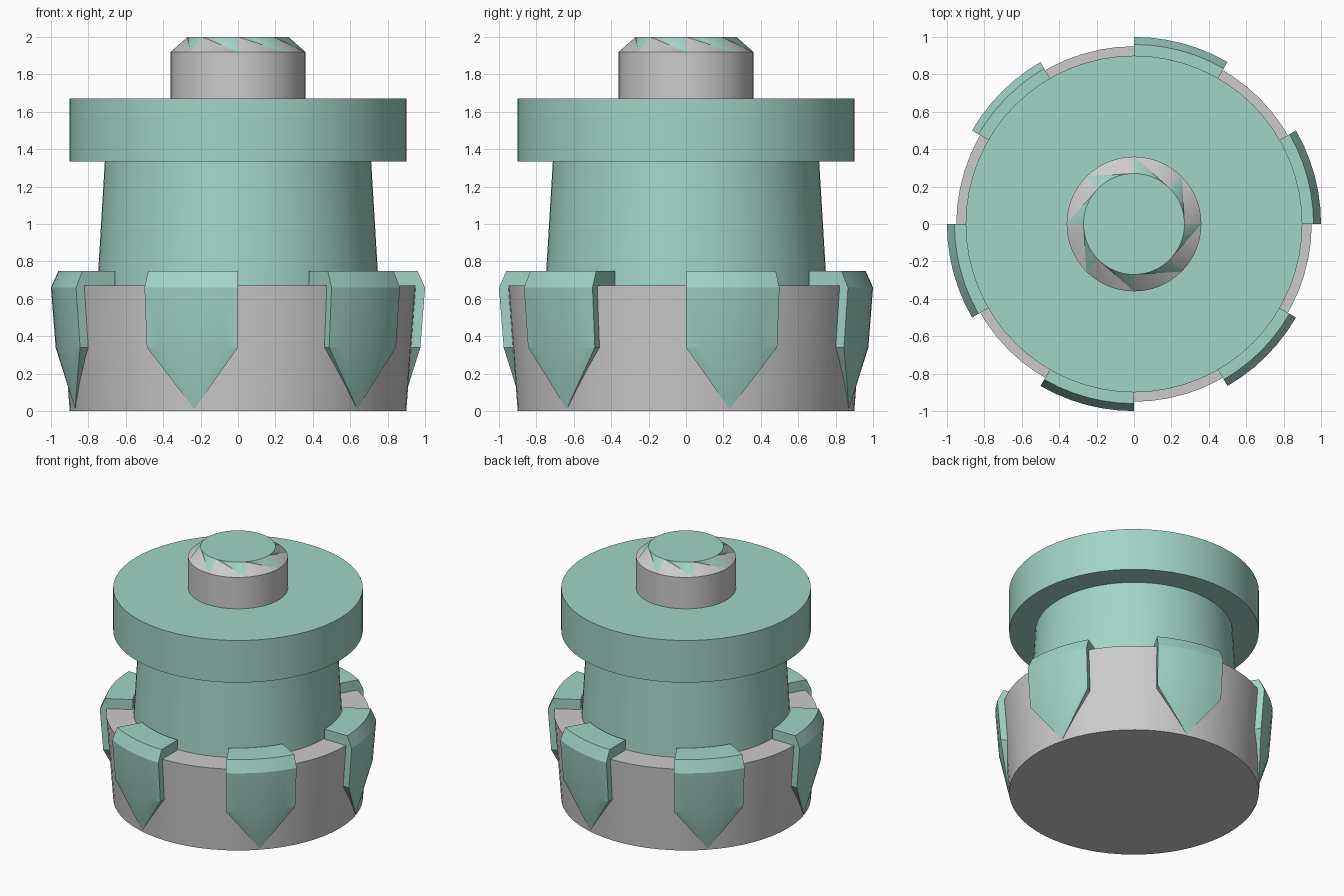
import bpy, bmesh
from math import sin, cos, pi, radians

if "Cube" in bpy.data.objects:
    bpy.data.objects.remove(bpy.data.objects["Cube"])

SEG = 64
teal = bpy.data.materials.new("teal")
teal.diffuse_color = (0.36, 0.66, 0.57, 1)
teal.use_nodes = True
teal.node_tree.nodes["Principled BSDF"].inputs["Base Color"].default_value = teal.diffuse_color
grey = bpy.data.materials.new("grey")
grey.diffuse_color = (0.6, 0.6, 0.58, 1)
grey.use_nodes = True
grey.node_tree.nodes["Principled BSDF"].inputs["Base Color"].default_value = grey.diffuse_color


def polar(r, a, z):
    return (r * cos(a), r * sin(a), z)


def finish(name, bm, mats=(), angle=25):
    bmesh.ops.remove_doubles(bm, verts=bm.verts, dist=1e-5)
    bmesh.ops.recalc_face_normals(bm, faces=bm.faces)
    me = bpy.data.meshes.new(name)
    bm.to_mesh(me)
    bm.free()
    for m in mats:
        me.materials.append(m)
    ob = bpy.data.objects.new(name, me)
    bpy.context.collection.objects.link(ob)
    bpy.ops.object.select_all(action='DESELECT')
    ob.select_set(True)
    bpy.context.view_layer.objects.active = ob
    bpy.ops.object.shade_smooth_by_angle(angle=radians(angle))
    return ob


def lathe(name, profile, mats=(), cap_bottom=True, cap_top=True):
    bm = bmesh.new()
    rings = [[bm.verts.new(polar(r, 2 * pi * i / SEG, z)) for i in range(SEG)]
             for r, z in profile]
    for a, b in zip(rings, rings[1:]):
        for i in range(SEG):
            j = (i + 1) % SEG
            bm.faces.new((a[i], a[j], b[j], b[i]))
    if cap_bottom:
        bm.faces.new(rings[0][::-1])
    if cap_top:
        bm.faces.new(rings[-1])
    return finish(name, bm, mats)


# Grey flared base, teal neck with collar, grey knob
lathe("base", [(0.90, 0), (0.95, 0.67)])
lathe("neck_and_collar", [(0.752, 0.67), (0.712, 1.335), (0.90, 1.335), (0.90, 1.67)],
      [teal], cap_bottom=False)
lathe("knob", [(0.36, 1.67), (0.36, 1.92)], cap_bottom=False, cap_top=False)

# Bevelled knob cap with alternating triangular facets of colour
bm = bmesh.new()
outer = [bm.verts.new(polar(0.36, 2 * pi * i / SEG, 1.92)) for i in range(SEG)]
inner = [bm.verts.new(polar(0.27, 2 * pi * i / SEG, 2.0)) for i in range(SEG)]
for i in range(SEG):
    s = i // 8 * 8
    j = (i + 1) % SEG
    bm.faces.new((outer[i], outer[j], inner[s])).material_index = 1
    bm.faces.new((outer[(s + 8) % SEG], inner[j], inner[i])).material_index = 0
bm.faces.new(inner).material_index = 0
finish("knob_cap", bm, [teal, grey])

# Pointed claws hooked over the base rim: (radius, height, half angle)
ROWS = [(0.76, 0.66, 15), (0.76, 0.75, 15), (0.96, 0.75, 15), (1.0, 0.66, 15),
        (0.975, 0.34, 15), (0.902, 0.01, 0), (0.92, 0.34, 15), (0.94, 0.66, 15)]
CAPS = [(0, 1, 2, 7), (7, 2, 3), (7, 3, 4, 6), (4, 5, 6)]
N = 6


def claw(index):
    mid = 15 + 60 * index
    bm = bmesh.new()
    grid = []
    for r, z, h in ROWS:
        if h:
            grid.append([bm.verts.new(polar(r, radians(mid + h * (2 * k / N - 1)), z))
                         for k in range(N + 1)])
        else:
            grid.append([bm.verts.new(polar(r, radians(mid), z))] * (N + 1))
    for a, b in zip(grid, grid[1:] + grid[:1]):
        for k in range(N):
            loop = dict.fromkeys((a[k], a[k + 1], b[k + 1], b[k]))
            bm.faces.new(list(loop))
    for k in (0, N):
        for cap in CAPS:
            bm.faces.new([grid[c][k] for c in cap])
    finish(f"claw_{index + 1}", bm, [teal], 10)


for n in range(6):
    claw(n)
